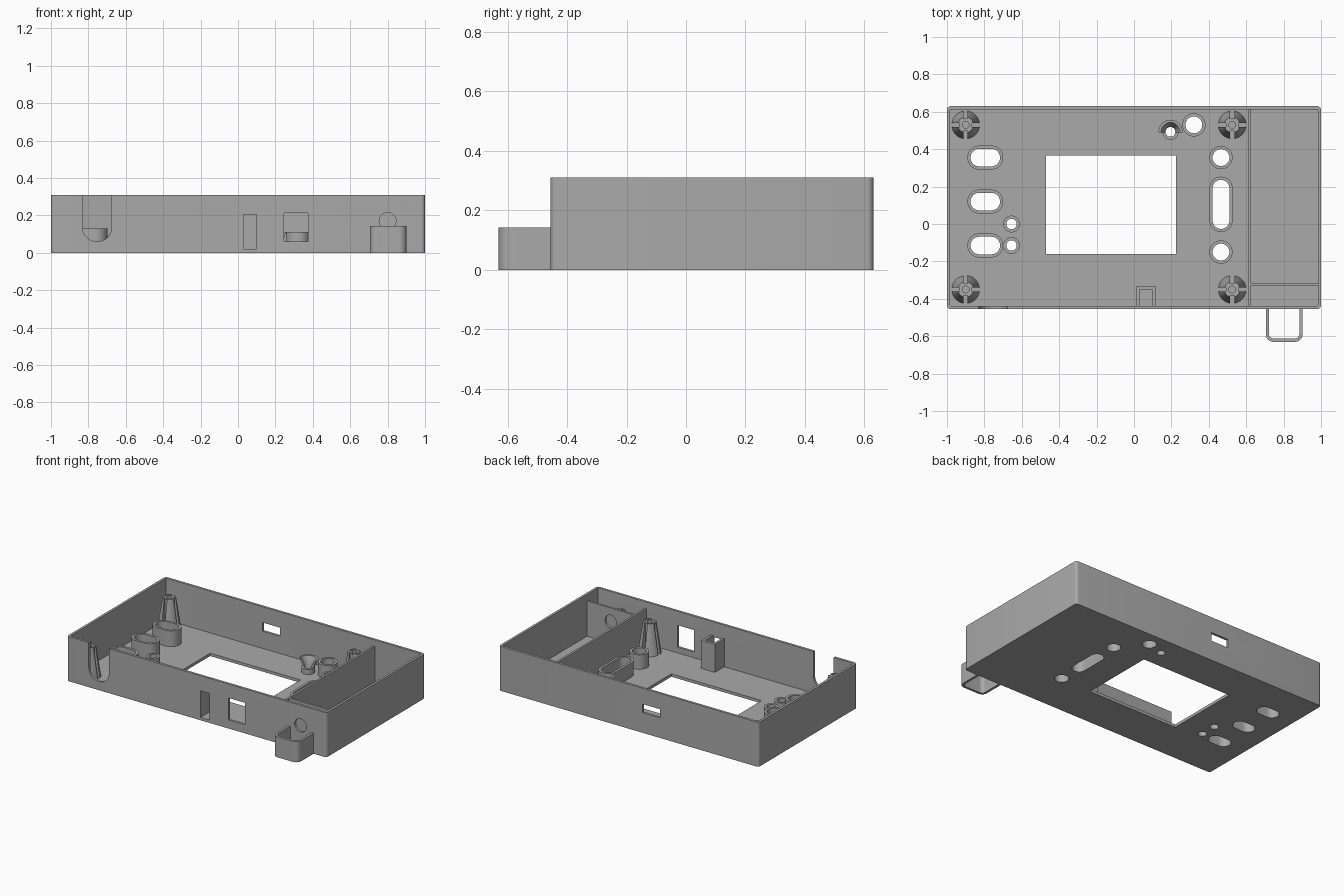
import bpy, bmesh, math
from mathutils import Matrix

old = bpy.data.objects.get("Cube")
if old:
    bpy.data.objects.remove(old)

grey = bpy.data.materials.new("plain grey")
grey.use_nodes = True
COLOUR = (0.4, 0.4, 0.4, 1)
grey.diffuse_color = COLOUR
grey.node_tree.nodes["Principled BSDF"].inputs["Base Color"].default_value = COLOUR


def finish(name, bm):
    bmesh.ops.remove_doubles(bm, verts=bm.verts, dist=1e-5)
    bmesh.ops.recalc_face_normals(bm, faces=bm.faces)
    mesh = bpy.data.meshes.new(name)
    bm.to_mesh(mesh)
    bm.free()
    mesh.materials.append(grey)
    obj = bpy.data.objects.new(name, mesh)
    bpy.context.collection.objects.link(obj)
    return obj


def outline(cx, cy, hx, hy, r, n=10):
    """Rounded rectangle; a circle or slot when r equals a half size."""
    pts = []
    for k, (sx, sy) in enumerate([(1, 1), (-1, 1), (-1, -1), (1, -1)]):
        for i in range(n + 1):
            a = (k + i / n) * math.pi / 2
            p = (cx + sx * (hx - r) + r * math.cos(a), cy + sy * (hy - r) + r * math.sin(a))
            if not pts or math.dist(p, pts[-1]) > 1e-5:
                pts.append(p)
    if math.dist(pts[0], pts[-1]) < 1e-5:
        pts.pop()
    return pts


def prism(name, pts, z0, z1, upright=False):
    """Extrude an outline; upright turns it so that its depth runs to -y."""
    bm = bmesh.new()
    low = bm.faces.new([bm.verts.new((x, y, z0)) for x, y in pts])
    top = bmesh.ops.extrude_face_region(bm, geom=[low])["geom"]
    verts = [v for v in top if isinstance(v, bmesh.types.BMVert)]
    bmesh.ops.translate(bm, verts=verts, vec=(0, 0, z1 - z0))
    if upright:
        bmesh.ops.rotate(bm, verts=bm.verts, matrix=Matrix.Rotation(math.pi / 2, 3, 'X'))
    return finish(name, bm)


def box(name, x0, x1, y0, y1, z0, z1):
    return prism(name, [(x0, y0), (x1, y0), (x1, y1), (x0, y1)], z0, z1)


def lathe(name, x, y, profile, n=40):
    """Spin a closed (radius, height) profile around a vertical axis."""
    bm = bmesh.new()
    rings = [[bm.verts.new((x + r * math.cos(2 * math.pi * i / n),
                            y + r * math.sin(2 * math.pi * i / n), z)) for i in range(n)]
             for r, z in profile]
    for a, b in zip(rings, rings[1:] + rings[:1]):
        for i in range(n):
            j = (i + 1) % n
            bm.faces.new((a[i], a[j], b[j], b[i]))
    return finish(name, bm)


def cut(obj, *cutters):
    for c in cutters:
        mod = obj.modifiers.new("cut", 'BOOLEAN')
        mod.operation, mod.solver, mod.object = 'DIFFERENCE', 'EXACT', c
        bpy.context.view_layer.update()
        graph = bpy.context.evaluated_depsgraph_get()
        mesh = bpy.data.meshes.new_from_object(obj.evaluated_get(graph))
        obj.modifiers.clear()
        obj.data = mesh
    return obj


def discard(*objs):
    for o in objs:
        bpy.data.objects.remove(o)


# Case: floor and outer walls in one shell
FRONT, BACK, HIGH, WALL, FLOOR = -0.455, 0.63, 0.31, 0.017, 0.02
mid, half = (FRONT + BACK) / 2, (BACK - FRONT) / 2
case = prism("case", outline(0, mid, 1, half, 0.02, 5), 0, HIGH)
cavity = prism("cavity", outline(0, mid, 1 - WALL, half - WALL, 0.008, 3), FLOOR, 1)

# Openings in floor and walls
screen = box("screen_opening", -0.47, 0.225, -0.16, 0.365, -1, 1)
notch = prism("cable_notch", outline(-0.753, 0.3, 0.078, 0.24, 0.078), 0.4, 0.5, True)
slot = box("switch_slot", 0.03, 0.1, -0.5, -0.42, 0.02, 0.205)
port = box("port_opening", 0.245, 0.373, -0.5, -0.42, 0.06, 0.213)
back_port = box("back_opening", -0.24, -0.105, 0.6, 0.7, 0.14, 0.2)
cable = prism("cable_hole", outline(0.8, 0.17, 0.045, 0.045, 0.045), 0.25, 0.5, True)
cut(case, cavity, screen, notch, slot, port, back_port, cable)

# Inner partitions
box("long_partition", 0.61, 0.625, FRONT + 0.01, BACK - 0.01, 0.01, 0.265)
cross = box("cross_partition", 0.62, 0.99, -0.33, -0.315, 0.01, 0.265)
cut(cross, cable)
discard(cavity, screen, notch, slot, port, back_port, cable)

# Button guides: x, y, half length, half width, height
guides = [(-0.795, y, 0.096, 0.064, 0.13) for y in (0.355, 0.12, -0.115)]
guides += [(-0.655, y, 0.045, 0.045, 0.09) for y in (0, -0.115)]
guides += [(0.465, y, 0.062, 0.062, 0.12) for y in (0.355, -0.15)]
guides += [(0.465, 0.105, 0.062, 0.148, 0.12), (0.32, 0.53, 0.062, 0.062, 0.11)]
for i, (x, y, hx, hy, h) in enumerate(guides):
    r = min(hx, hy)
    tube = prism(f"button_guide_{i + 1}", outline(x, y, hx, hy, r), 0.01, h)
    hole = prism("hole", outline(x, y, hx - WALL, hy - WALL, r - WALL), -0.1, 0.5)
    cut(tube, hole)
    cut(case, hole)
    discard(hole)

# Flared light guide with its front half open
x, y = 0.195, 0.493
hole = prism("hole", outline(x, y, 0.026, 0.026, 0.026), -0.1, 0.5)
cut(case, hole)
light = lathe("light_guide", x, y, [(0.026, 0.01), (0.043, 0.01), (0.043, 0.06),
                                    (0.064, 0.11), (0.05, 0.11), (0.026, 0.06)])
open_side = box("open_side", x - 0.1, x + 0.1, y - 0.1, y - 0.005, 0.055, 0.2)
cut(light, open_side)
discard(hole, open_side)

# Tapered screw posts: a tube inside a slit cone
for sx, x in (("right", -0.9), ("left", 0.525)):
    for sy, y in (("front", -0.35), ("back", 0.53)):
        cone = lathe(f"{sy}_{sx}_post_cone", x, y, [(0.03, 0.01), (0.076, 0.01),
                                                   (0.042, 0.235), (0.03, 0.235)])
        slit_x = box("slit", x - 0.1, x + 0.1, y - 0.011, y + 0.011, FLOOR, 0.3)
        slit_y = box("slit", x - 0.011, x + 0.011, y - 0.1, y + 0.1, FLOOR, 0.3)
        cut(cone, slit_x, slit_y)
        discard(slit_x, slit_y)
        lathe(f"{sy}_{sx}_post_tube", x, y, [(0.018, 0.01), (0.034, 0.01),
                                            (0.034, 0.23), (0.018, 0.23)])

# Switch housing behind the front slot
housing = box("switch_housing", 0.012, 0.118, FRONT + 0.01, -0.335, 0.01, 0.215)
inside = box("inside", 0.03, 0.1, -0.6, -0.353, FLOOR, 0.5)
cut(housing, inside)

# Open loop on the front
loop = prism("front_loop", outline(0.803, -0.52, 0.098, 0.11, 0.04), 0, 0.143)
bore = prism("bore", outline(0.803, -0.52, 0.081, 0.093, 0.025), -0.1, 0.3)
behind = box("behind", 0.6, 1, FRONT + 0.005, 0, -0.1, 0.3)
cut(loop, bore, behind)
discard(inside, bore, behind)

# Smooth the curved walls and keep the corners crisp
for o in bpy.context.view_layer.objects:
    o.select_set(o.type == 'MESH' and o.data.materials[:1] == [grey])
bpy.context.view_layer.objects.active = case
bpy.ops.object.shade_smooth_by_angle(angle=math.radians(30))
